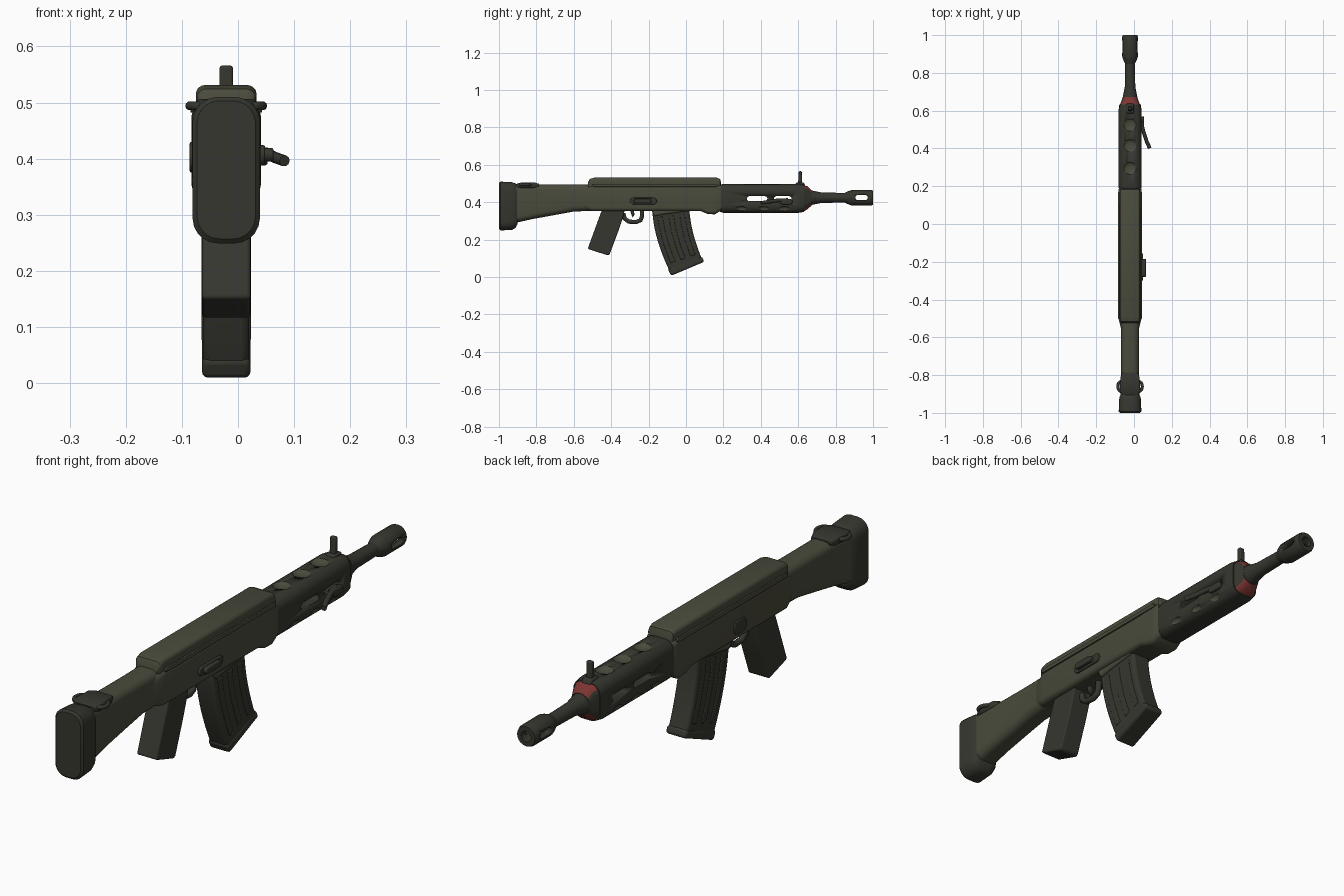
import bpy, bmesh, math
from mathutils import Vector

if "Cube" in bpy.data.objects:
    bpy.data.objects.remove(bpy.data.objects["Cube"])

CX = -0.021      # centre line of the body
BZ = 0.424       # barrel axis height


def material(name, rgb):
    m = bpy.data.materials.new(name)
    m.diffuse_color = (*rgb, 1)
    m.use_nodes = True
    m.node_tree.nodes["Principled BSDF"].inputs["Base Color"].default_value = m.diffuse_color
    return m


OLIVE = material("olive", (0.068, 0.070, 0.045))
DARK = material("dark grey", (0.037, 0.037, 0.029))
RED = material("dull red", (0.20, 0.035, 0.030))


def finish(bm, name, mats, bevel=0):
    bmesh.ops.recalc_face_normals(bm, faces=bm.faces)
    me = bpy.data.meshes.new(name)
    bm.to_mesh(me)
    bm.free()
    ob = bpy.data.objects.new(name, me)
    bpy.context.collection.objects.link(ob)
    for m in mats:
        me.materials.append(m)
    if bevel:
        b = ob.modifiers.new("bevel", 'BEVEL')
        b.width, b.segments, b.limit_method = bevel, 3, 'ANGLE'
    bpy.ops.object.select_all(action='DESELECT')
    ob.select_set(True)
    bpy.context.view_layer.objects.active = ob
    bpy.ops.object.shade_smooth_by_angle(angle=math.radians(38))
    return ob


def loft(name, sections, *mats, steps=5, cx=CX):
    """Rounded rectangles (y, half width, low z, high z, corner radius) joined along y."""
    bm = bmesh.new()
    rings = []
    for y, hw, lo, hi, r in sections:
        ring = []
        for sx, sz, a0 in ((1, 1, 0), (-1, 1, 90), (-1, -1, 180), (1, -1, 270)):
            zc = hi - r if sz > 0 else lo + r
            for i in range(steps + 1):
                a = math.radians(a0 + 88 * i / steps + 1)
                ring.append(bm.verts.new((cx + sx * (hw - r) + r * math.cos(a), y,
                                          zc + r * math.sin(a))))
        rings.append(ring)
    n = len(rings[0])
    for a, b in zip(rings, rings[1:]):
        for i in range(n):
            bm.faces.new((a[i], a[(i + 1) % n], b[(i + 1) % n], b[i]))
    bm.faces.new(rings[0])
    bm.faces.new(rings[-1])
    return finish(bm, name, mats)


def lathe(name, pts, mat):
    return loft(name, [(y, r, BZ - r, BZ + r, r * 0.999) for y, r in pts], mat)


def side_profile(name, pts, hw, mat, bevel=0.01, cx=CX):
    """Outline in (y, z) extruded across x."""
    bm = bmesh.new()
    f = bm.faces.new([bm.verts.new((cx - hw, y, z)) for y, z in pts])
    ext = bmesh.ops.extrude_face_region(bm, geom=[f])['geom']
    bmesh.ops.translate(bm, verts=[v for v in ext if isinstance(v, bmesh.types.BMVert)],
                        vec=(2 * hw, 0, 0))
    return finish(bm, name, [mat], bevel)


def slot(y0, y1, z0, z1, n=6):
    """Rounded slot outline."""
    r, zc = (z1 - z0) / 2, (z0 + z1) / 2
    pts = []
    for yc, a0 in ((y1 - r, -90), (y0 + r, 90)):
        for i in range(n + 1):
            a = math.radians(a0 + 180 * i / n)
            pts.append((yc + r * math.cos(a), zc + r * math.sin(a)))
    return pts


def ellipsoid(name, loc, size, mats):
    bm = bmesh.new()
    bmesh.ops.create_uvsphere(bm, u_segments=20, v_segments=12, radius=1)
    bmesh.ops.scale(bm, vec=size, verts=bm.verts)
    bmesh.ops.translate(bm, vec=loc, verts=bm.verts)
    return finish(bm, name, mats)


def cut(ob, cutter):
    m = ob.modifiers.new("cut", 'BOOLEAN')
    m.operation, m.object, m.solver = 'DIFFERENCE', cutter, 'EXACT'
    cutter.hide_render = True
    cutter.hide_viewport = True
    cutter.display_type = 'WIRE'


def tube(name, pts, r, mat, closed=False):
    cu = bpy.data.curves.new(name, 'CURVE')
    cu.dimensions, cu.bevel_depth, cu.bevel_resolution = '3D', r, 3
    cu.use_fill_caps = True
    sp = cu.splines.new('POLY')
    sp.points.add(len(pts) - 1)
    for p, co in zip(sp.points, pts):
        p.co = (*co, 1)
    sp.use_cyclic_u = closed
    sp.use_smooth = True
    cu.materials.append(mat)
    ob = bpy.data.objects.new(name, cu)
    bpy.context.collection.objects.link(ob)
    return ob


# Stock and butt pad
loft("butt_pad", [(-1.0, .052, .257, .503, .04), (-.992, .06, .249, .51, .045),
                  (-.93, .058, .252, .507, .045), (-.912, .054, .262, .50, .04),
                  (-.90, .048, .285, .492, .035)], DARK)
loft("stock", [(-.92, .050, .288, .495, .03), (-.82, .048, .31, .495, .03),
               (-.70, .047, .332, .495, .03), (-.60, .047, .35, .495, .03),
               (-.48, .05, .355, .495, .03)], OLIVE)

# Sling loops either side of the stock heel
loft("sling_band", [(-.905, .045, .478, .498, .008), (-.88, .055, .476, .506, .01),
                    (-.81, .05, .476, .506, .01), (-.785, .04, .48, .498, .008)], DARK)
for s, side in ((-1, "left"), (1, "right")):
    tube("sling_loop_" + side,
         [(CX + s * (.046 + .019 * math.cos(a)), -.86 + .027 * math.sin(a), .494)
          for a in [math.tau * i / 16 for i in range(16)]], .008, DARK, True)

# Receiver and its top cover
loft("receiver", [(-.56, .046, .365, .48, .03), (-.52, .056, .355, .488, .025),
                  (-.50, .061, .352, .492, .02), (.08, .061, .352, .492, .02),
                  (.115, .062, .337, .494, .02), (.155, .062, .335, .494, .02),
                  (.178, .062, .35, .494, .02), (.19, .058, .355, .49, .02)], OLIVE)
loft("top_cover", [(-.525, .045, .47, .505, .012), (-.515, .052, .47, .524, .016),
                   (-.49, .054, .47, .531, .016), (.165, .054, .47, .531, .016),
                   (.182, .052, .47, .524, .016), (.188, .045, .47, .505, .012)], OLIVE)
for s, side in ((-1, "left"), (1, "right")):
    side_profile("receiver_rail_" + side, slot(-.5, .17, .482, .498), .004, OLIVE, .002,
                 CX + s * .06)

# Handguard with side slots and recessed vents
guard = loft("handguard", [(.18, .058, .35, .492, .038), (.20, .061, .343, .498, .04),
                           (.60, .061, .343, .498, .04), (.632, .057, .348, .493, .038)],
             DARK, OLIVE)
for i, (a, b) in enumerate(((.325, .435), (.47, .565))):
    cut(guard, side_profile(f"side_slot_cutter_{i}", slot(a, b, .406, .432), .2, DARK, 0))
for i, y in enumerate((.295, .415, .525)):
    vents = [(CX, y, .50)] + [(CX + s * .066, y, .362) for s in (-1, 1)]
    for j, loc in enumerate(vents):
        size = (.034, .033, .014) if j == 0 else (.017, .033, .017)
        c = ellipsoid(f"vent_cutter_{i}_{j}", loc, size, [DARK, OLIVE])
        for p in c.data.polygons:
            p.material_index = 1
        cut(guard, c)

# Front cap, red on its sloping top and bottom
cap = loft("front_cap", [(.625, .056, .349, .492, .037), (.65, .046, .362, .485, .034),
                         (.672, .038, .383, .464, .034)], DARK, RED)
for p in cap.data.polygons:
    if abs(p.normal.z) > .5 and p.normal.y > .1:
        p.material_index = 1
side_profile("front_sight", [(.598, .48), (.622, .48), (.619, .566), (.603, .566)], .012,
             DARK, .005)
side_profile("sight_base", [(.575, .485), (.64, .485), (.63, .505), (.59, .505)], .02, DARK, .006)

# Barrel and slotted muzzle
lathe("barrel", [(.655, .042), (.69, .035), (.725, .028), (.88, .025)], DARK)
muzzle = lathe("muzzle", [(.845, .024), (.872, .037), (.888, .042), (.99, .042), (1.0, .038),
                          (1.0, .021), (.9, .019)], DARK)
cut(muzzle, side_profile("muzzle_slot_cutter", slot(.905, .972, .411, .438), .2, DARK, 0))

# Charging handle, swept back on the right side
side_profile("handle_base", slot(.50, .57, .388, .418), .012, DARK, .005, CX + .062)
tube("charging_handle", [(.035, .545, .412), (.05, .49, .41), (.066, .44, .402),
                         (.083, .402, .396)], .010, DARK)

# Curved magazine with pressed ribs and a floor plate
def mag_arc(t, u):
    """Point in the magazine: t from top to bottom, u from back to front."""
    back = Vector((-.18 + .10 * t ** 1.7, .36 - .345 * t))
    front = Vector((.018 + .072 * t ** 1.7, .37 - .285 * t))
    return tuple(back.lerp(front, u))


def mag_strip(u0, u1, t0, t1, n=8):
    ts = [t0 + (t1 - t0) * i / n for i in range(n + 1)]
    return [mag_arc(t, u0) for t in ts] + [mag_arc(t, u1) for t in reversed(ts)]


side_profile("magazine", mag_strip(0, 1, 0, .97), .041, DARK, .012)
for i, u in enumerate((.2, .5, .8)):
    side_profile(f"magazine_rib_{i}", mag_strip(u - .07, u + .07, .12, .85), .044, DARK, .003)
side_profile("magazine_floor", mag_strip(-.02, 1.03, .92, 1.02, 2), .043, DARK, .01)
side_profile("magazine_well", [(-.19, .37), (-.17, .325), (-.12, .335), (.01, .352), (.04, .37)],
             .05, OLIVE, .008)

# Pistol grip
side_profile("grip", [(-.445, .37), (-.475, .29), (-.525, .152), (-.512, .146), (-.418, .116),
                      (-.408, .122), (-.36, .25), (-.335, .325), (-.325, .37)], .043, DARK, .014)

# Trigger and guard
tube("trigger_guard", [(CX, -.335, .34), (CX, -.328, .312), (CX, -.305, .296), (CX, -.265, .294),
                       (CX, -.243, .304), (CX, -.235, .325), (CX, -.235, .365)], .012, DARK)
side_profile("trigger", [(-.30, .36), (-.28, .36), (-.275, .335), (-.285, .318), (-.292, .335)],
             .008, DARK, .003)

# Selector switch on the right, round boss on the left
side_profile("selector_plate", slot(-.30, -.155, .388, .424), .006, DARK, .003, CX + .063)
side_profile("selector_lever", slot(-.28, -.185, .395, .419), .012, DARK, .005, CX + .072)
side_profile("left_boss", slot(-.25, -.17, .375, .43), .004, DARK, .003, CX - .061)
